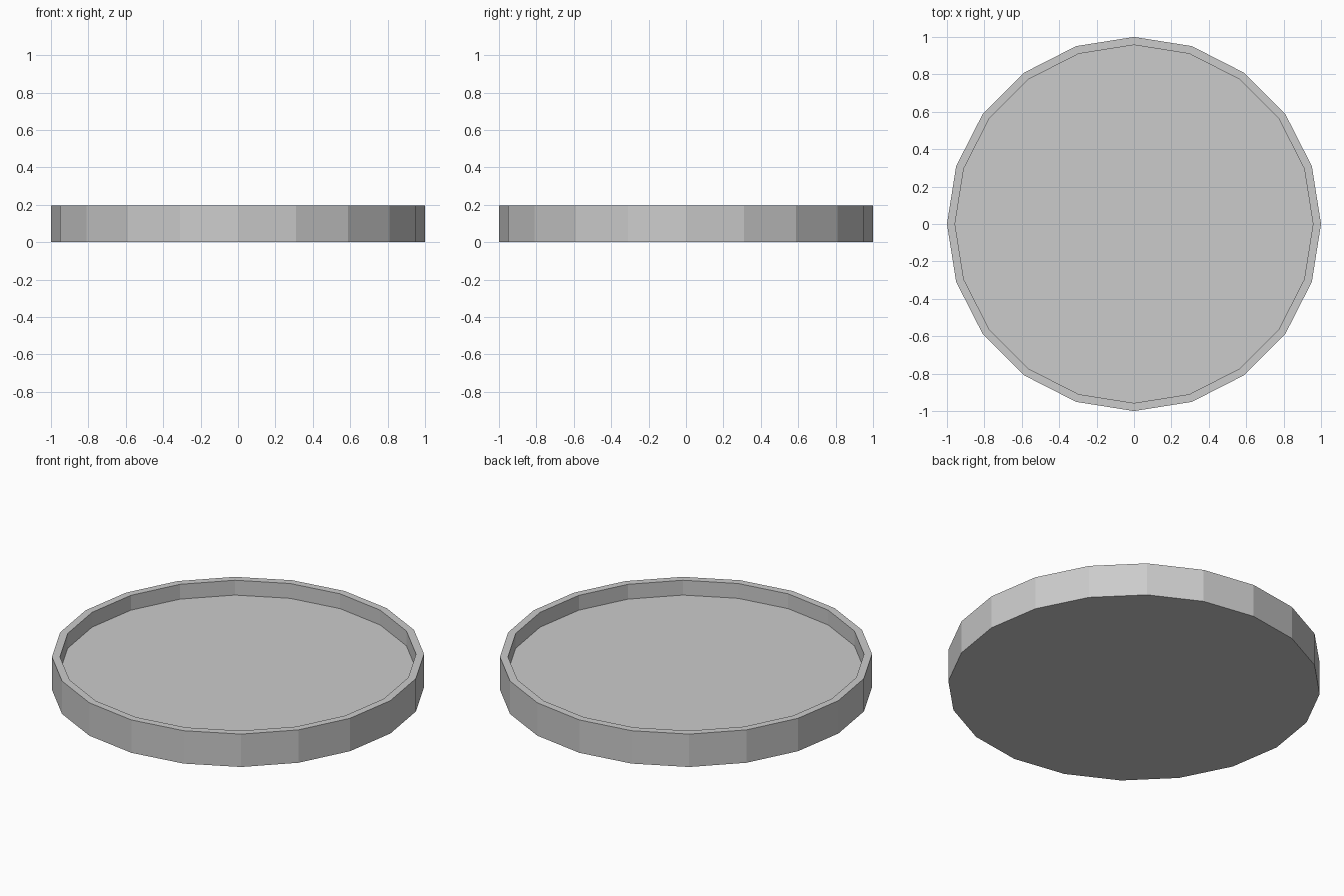
import bpy, bmesh, math

if "Cube" in bpy.data.objects:
    bpy.data.objects.remove(bpy.data.objects["Cube"])

SIDES = 20
HEIGHT, FLOOR = 0.195, 0.107
OUTER, INNER = 1.0, 0.957


def ring(bm, radius, z):
    return [bm.verts.new((radius * math.cos(math.tau * i / SIDES),
                          radius * math.sin(math.tau * i / SIDES), z))
            for i in range(SIDES)]


def bridge(bm, a, b):
    for i in range(SIDES):
        j = (i + 1) % SIDES
        bm.faces.new((a[i], a[j], b[j], b[i]))


# Round tray: base, outer wall, rim, inner wall, floor
bm = bmesh.new()
profile = [(OUTER, 0), (OUTER, HEIGHT), (INNER, HEIGHT), (INNER, FLOOR)]
rings = [ring(bm, r, z) for r, z in profile]
for lower, upper in zip(rings, rings[1:]):
    bridge(bm, lower, upper)
bm.faces.new(rings[0][::-1])
bm.faces.new(rings[-1])
bmesh.ops.recalc_face_normals(bm, faces=bm.faces[:])

mesh = bpy.data.meshes.new("round_tray")
bm.to_mesh(mesh)
bm.free()
bpy.context.collection.objects.link(bpy.data.objects.new("round_tray", mesh))
